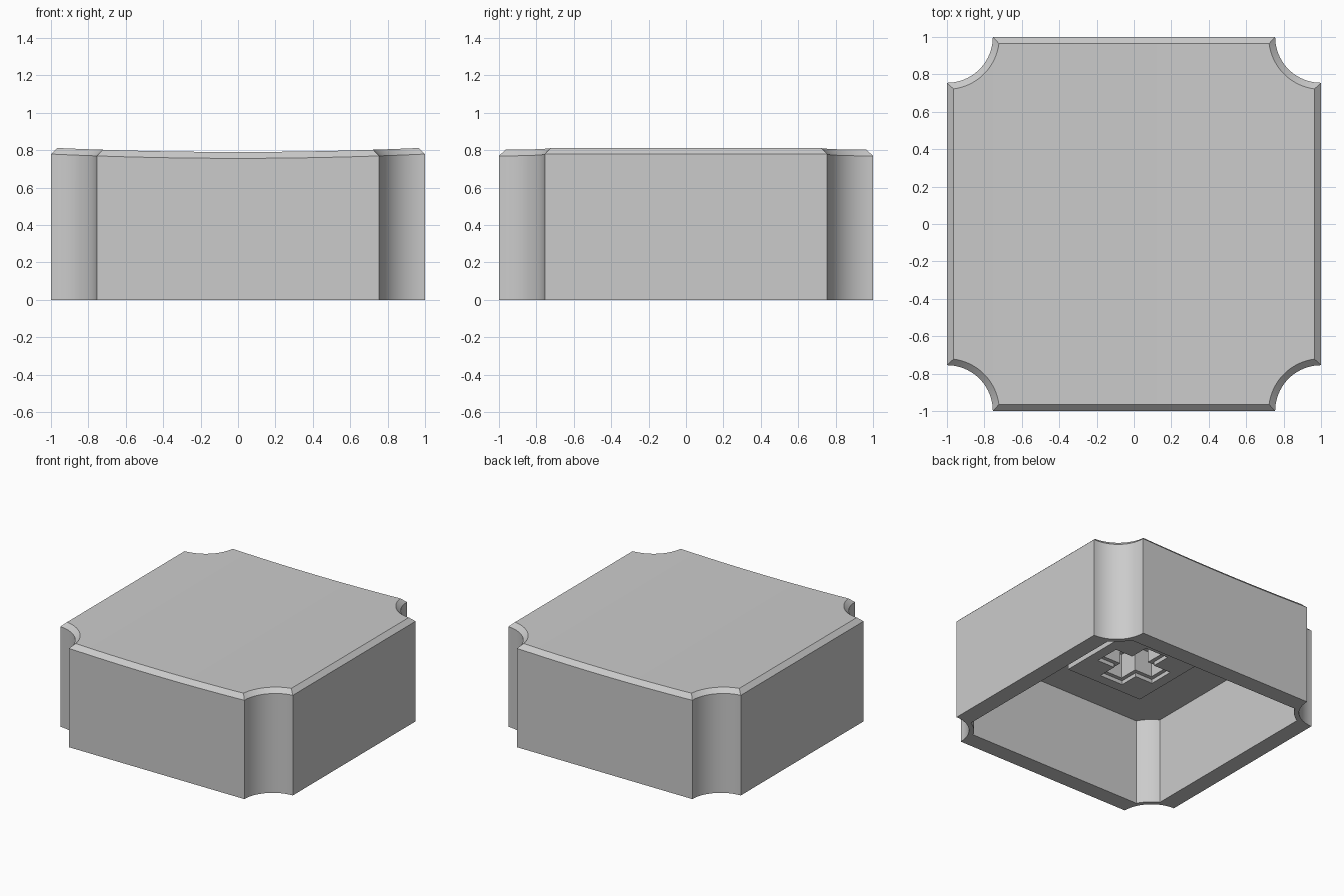
import bpy
import bmesh
from math import asin, cos, sin, pi
from mathutils import Matrix, Vector

if "Cube" in bpy.data.objects:
    bpy.data.objects.remove(bpy.data.objects["Cube"], do_unlink=True)

NOTCH = 0.245      # radius of the scooped corners
CHAMFER = 0.035
WALL = 0.13
CEILING = 0.67
DISH = 0.023       # how far the top sinks in the middle

grey = bpy.data.materials.new("light grey plastic")
grey.use_nodes = True
colour = (0.6, 0.6, 0.6, 1)
grey.diffuse_color = colour
grey.node_tree.nodes["Principled BSDF"].inputs["Base Color"].default_value = colour


def outline(radius, inset, steps=20):
    """Square with concave round corners, moved inwards by inset."""
    start = 1.5 * pi - asin(inset / radius)
    end = pi + asin(inset / radius)
    points = []
    for quarter in range(4):
        turn = Matrix.Rotation(quarter * pi / 2, 3, 'Z')
        for i in range(steps + 1):
            a = start + (end - start) * i / steps
            points.append(turn @ Vector((1 + radius * cos(a), 1 + radius * sin(a), 0)))
    return points


def finish(obj):
    obj.data.materials.append(grey)
    bpy.ops.object.select_all(action='DESELECT')
    obj.select_set(True)
    bpy.context.view_layer.objects.active = obj
    bpy.ops.object.shade_smooth_by_angle(angle=0.5)


# Hollow cap: one loft from the dished top, down the outside, up the inside
bm = bmesh.new()
outer = outline(NOTCH, 0)
top = outline(NOTCH + CHAMFER, CHAMFER)
inner = outline(NOTCH + CHAMFER, WALL)
levels = [(top, 0.79), (outer, 0.756), (outer, 0), (inner, 0), (inner, CEILING)]
rings = [[bm.verts.new((p.x, p.y, z)) for p in ring] for ring, z in levels]
for a, b in zip(rings, rings[1:]):
    n = len(a)
    for i in range(n):
        j = (i + 1) % n
        bm.faces.new((a[i], b[i], b[j], a[j]))
bm.faces.new(rings[0])
bm.faces.new(rings[-1])

# Cut strips across the top so it can follow the dish
for k in range(-11, 12):
    upper = [f for f in bm.faces if min(v.co.z for v in f.verts) > 0.7]
    geom = upper + list({e for f in upper for e in f.edges}) + list({v for f in upper for v in f.verts})
    bmesh.ops.bisect_plane(bm, geom=geom, plane_co=(k / 12, 0, 0), plane_no=(1, 0, 0))
for v in bm.verts:
    if v.co.z > 0.7:
        v.co.z += DISH * v.co.x ** 2
bmesh.ops.recalc_face_normals(bm, faces=bm.faces)
mesh = bpy.data.meshes.new("cap_shell")
bm.to_mesh(mesh)
bm.free()
shell = bpy.data.objects.new("cap_shell", mesh)
bpy.context.collection.objects.link(shell)
finish(shell)


# Square stem under the ceiling, with a stepped cross-shaped socket
def socket_layer(name, half, arm, width, z0, z1):
    square = [(half, half), (-half, half), (-half, -half), (half, -half)]
    cross = []
    for quarter in range(4):
        turn = Matrix.Rotation(quarter * pi / 2, 2)
        cross += [turn @ Vector(p) for p in ((arm, -width), (arm, width), (width, width))]
    curve = bpy.data.curves.new(name, 'CURVE')
    curve.dimensions = '2D'
    curve.fill_mode = 'BOTH'
    curve.extrude = (z1 - z0) / 2
    for loop in (square, cross):
        spline = curve.splines.new('POLY')
        spline.points.add(len(loop) - 1)
        for point, p in zip(spline.points, loop):
            point.co = (p[0], p[1], 0, 1)
        spline.use_cyclic_u = True
    source = bpy.data.objects.new(name + "_path", curve)
    bpy.context.collection.objects.link(source)
    bpy.context.view_layer.update()
    evaluated = source.evaluated_get(bpy.context.evaluated_depsgraph_get())
    mesh = bpy.data.meshes.new_from_object(evaluated)
    bpy.data.objects.remove(source)
    mesh.transform(Matrix.Translation((0, 0, (z0 + z1) / 2)))
    obj = bpy.data.objects.new(name, mesh)
    bpy.context.collection.objects.link(obj)
    finish(obj)


socket_layer("stem_lead_in", 0.33, 0.25, 0.1, 0.45, 0.48)
socket_layer("stem_socket", 0.33, 0.22, 0.07, 0.48, CEILING)
